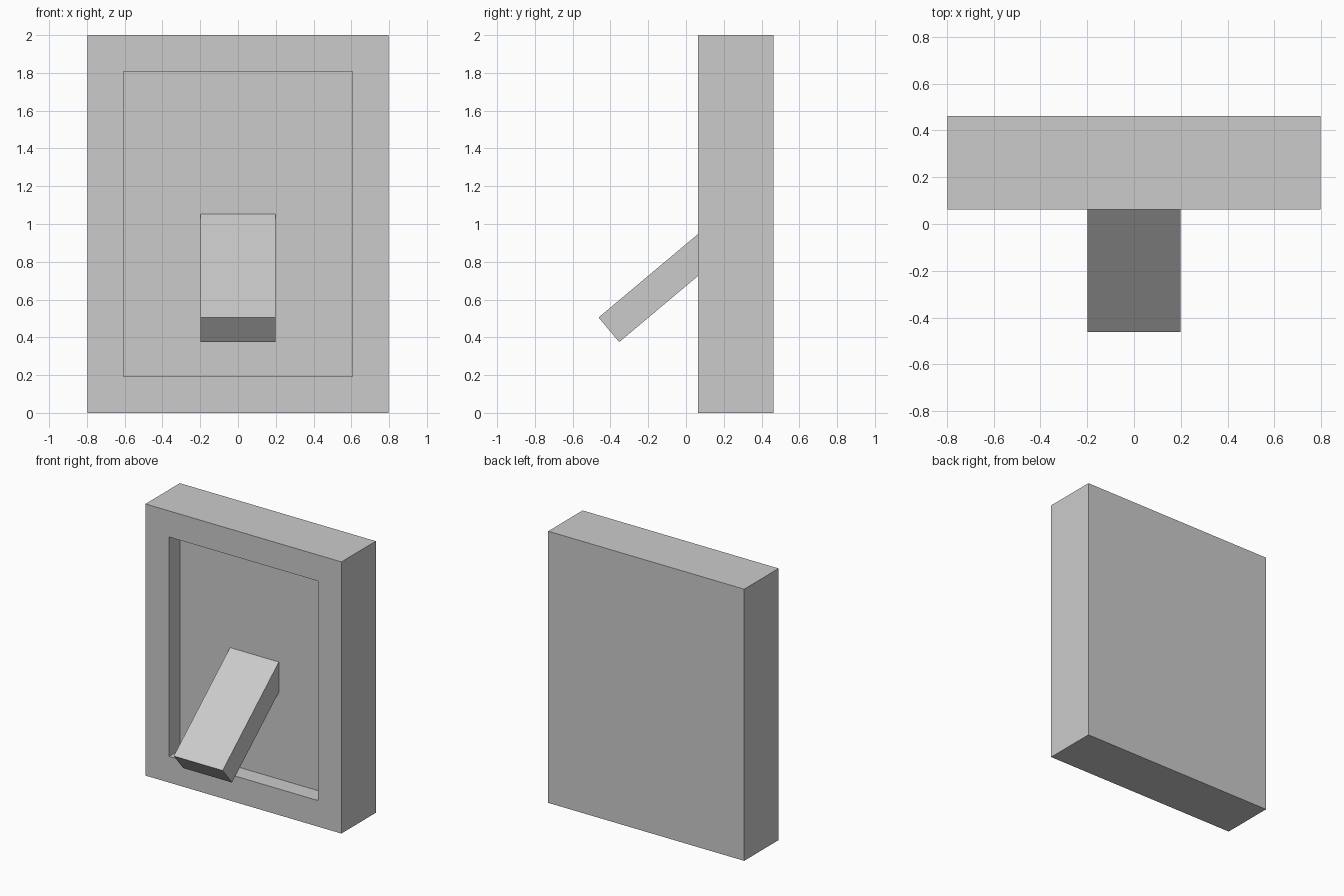
import bpy, bmesh
from math import radians, cos, sin
from mathutils import Matrix, Vector

if "Cube" in bpy.data.objects:
    bpy.data.objects.remove(bpy.data.objects["Cube"])


def make_object(name, bm):
    bmesh.ops.recalc_face_normals(bm, faces=bm.faces)
    mesh = bpy.data.meshes.new(name)
    bm.to_mesh(mesh)
    bm.free()
    obj = bpy.data.objects.new(name, mesh)
    bpy.context.collection.objects.link(obj)
    return obj


def box(size):
    bm = bmesh.new()
    bmesh.ops.create_cube(bm, size=1, matrix=Matrix.Diagonal((*size, 1)))
    return bm


# Wall plate with a shallow straight-sided recess in its front
bm = box((1.596, 0.4, 2.0))
bm.normal_update()
front = min(bm.faces, key=lambda f: f.calc_center_median().y)
bmesh.ops.inset_region(bm, faces=[front], thickness=0.192, use_even_offset=True)
floor = bmesh.ops.extrude_discrete_faces(bm, faces=[front])["faces"][0]
bmesh.ops.translate(bm, verts=floor.verts, vec=(0, 0.128, 0))
plate = make_object("wall_plate", bm)
plate.location = (0, 0.263, 1.0)

# Toggle lever, sloping down and forward out of the recess floor
angle, length, thick = radians(40), 0.87, 0.17
along = Vector((0, cos(angle), sin(angle)))
across = Vector((0, sin(angle), -cos(angle)))
lever = make_object("toggle_lever", box((0.398, length, thick)))
lever.rotation_euler.x = angle
lever.location = Vector((0, -0.463, 0.505)) + along * length / 2 + across * thick / 2
